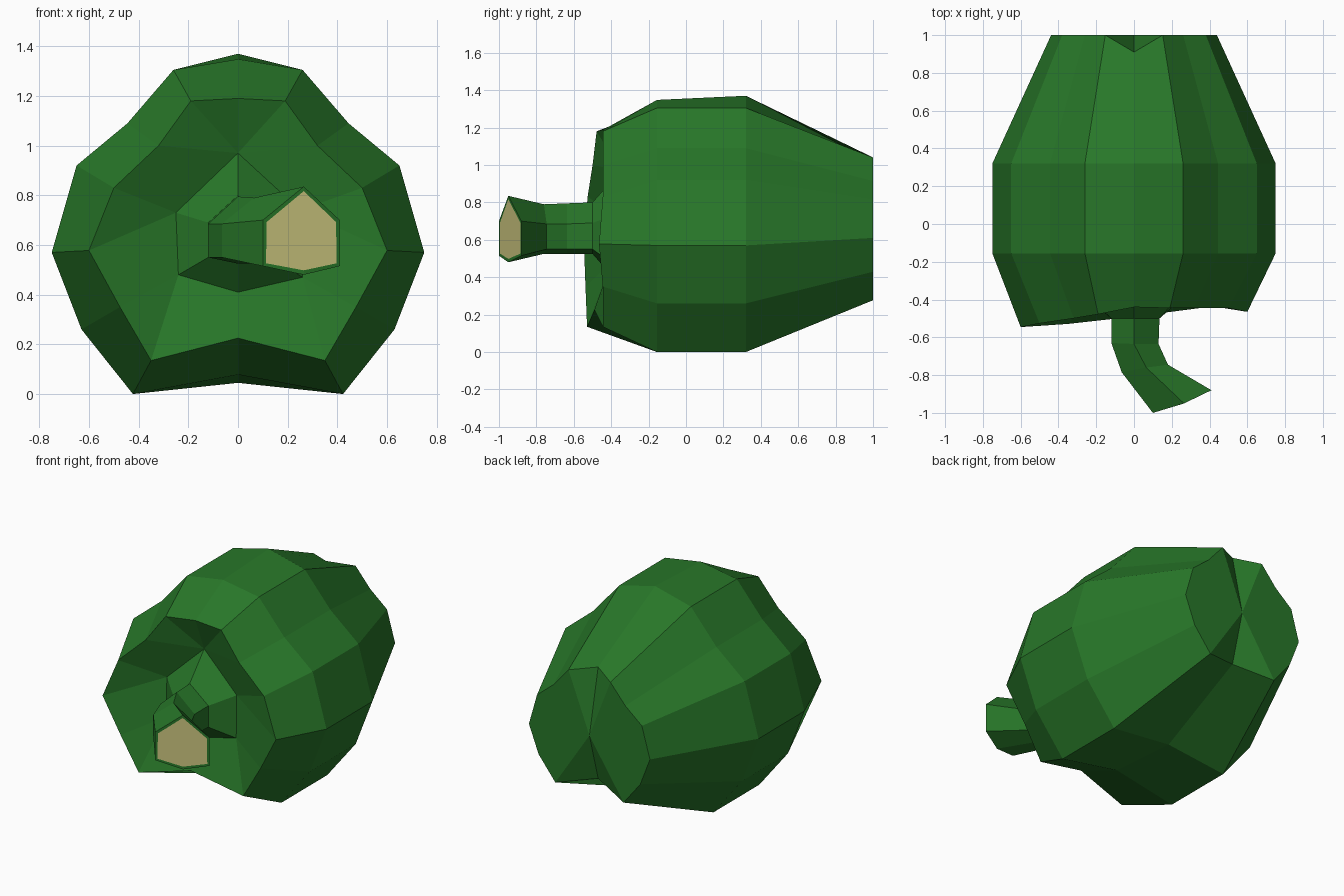
import bpy, bmesh

if "Cube" in bpy.data.objects:
    bpy.data.objects.remove(bpy.data.objects["Cube"])


def material(name, rgb):
    m = bpy.data.materials.new(name)
    m.diffuse_color = (*rgb, 1)
    m.use_nodes = True
    m.node_tree.nodes["Principled BSDF"].inputs["Base Color"].default_value = m.diffuse_color
    return m


green = material("pepper green", (0.021, 0.185, 0.022))
tan = material("cut stem tan", (0.60, 0.56, 0.21))


def bridge(bm, a, b):
    """Join two rings of equal length; repeated vertices give triangles."""
    n = len(a)
    for i in range(n):
        j = (i + 1) % n
        vs = list(dict.fromkeys((a[i], a[j], b[j], b[i])))
        if len(vs) > 2:
            bm.faces.new(vs)


def finish(bm, name, mats):
    bm.normal_update()
    me = bpy.data.meshes.new(name)
    bm.to_mesh(me)
    bm.free()
    for m in mats:
        me.materials.append(m)
    ob = bpy.data.objects.new(name, me)
    bpy.context.collection.objects.link(ob)
    return ob


def mirrored(half):
    """Right half outline (top to bottom) to a full closed ring."""
    return half + [(-x, z) for x, z in half[-2:0:-1]]


def ring(bm, pts, y):
    return [bm.verts.new((x, y, z)) for x, z in pts]


# lobed cross-section of the fruit, right half from top to bottom
sides = [(.26, 1.305), (.445, 1.09), (.65, .92), (.75, .57), (.63, .26), (.423, 0)]
widest = mirrored([(0, 1.37)] + sides + [(0, .045)])
middle = mirrored([(0, 1.348)] + sides + [(0, .078)])
shoulder = mirrored([(0, 1.19), (.19, 1.18), (.32, 1.0), (.5, .83), (.6, .578),
                     (.475, .35), (.35, .135), (0, .225)])
# hexagon at the bottom of the front hollow, where the stem starts
hollow = [(0, -.35, .97), (.25, -.37, .74), (.26, -.39, .47),
          (0, -.40, .41), (-.24, -.40, .48), (-.25, -.38, .73)]

# fruit body
bm = bmesh.new()
tip = ring(bm, [(x * .585, .667 + (z - .667) * .585) for x, z in widest], 1.0)
for i in (0, 7):                      # notches between the end lobes
    tip[i].co.y = .91
tip[0].co.z = 1.065
tip[7].co.z = .335
r1, r2 = ring(bm, widest, .32), ring(bm, middle, -.155)
r3 = ring(bm, shoulder, -.46)
for v in r3:                          # left side of the shoulder pushes forward
    x, y, z = v.co
    if x < -.01:
        v.co.y = -.455 + .12 * x - .03 * (1.2 - z) * (x < -.3)
    elif abs(x) < .01:
        v.co.y = -.44 if z > .6 else -.49
    else:
        v.co.y = -.445 - .02 * (x > .55)
hx = [bm.verts.new(p) for p in hollow]
bridge(bm, tip, r1)
bridge(bm, r1, r2)
bridge(bm, r2, r3)
bridge(bm, r3, [hx[i] for i in (0, 0, 0, 1, 1, 2, 2, 3, 4, 4, 5, 5, 0, 0)])
end = bm.verts.new((0, 1.0, .65))
for i in range(14):
    bm.faces.new((end, tip[i], tip[(i + 1) % 14]))
for v in tip + [end]:
    v.co.y = min(v.co.y, 1.0)
bmesh.ops.recalc_face_normals(bm, faces=[f for f in bm.faces])
# open only at the hexagon: make sure faces point away from the fruit's middle
if sum(f.normal.dot(f.calc_center_median() - end.co * 0.4) for f in bm.faces) < 0:
    bmesh.ops.reverse_faces(bm, faces=bm.faces[:])
finish(bm, "pepper_body", [green])

# curved stem: left, middle, right (x, y) of each ring, and heights
# (top, side high, side low, bottom)
stem_rings = [
    ((-.12, -.50), (0, -.50), (.135, -.50), (.80, .69, .55, .525)),
    ((-.12, -.63), (0, -.635), (.13, -.635), (.795, .685, .55, .525)),
    ((-.065, -.785), (.065, -.76), (.18, -.745), (.79, .685, .55, .525)),
    ((.10, -1.0), (.265, -.95), (.41, -.88), (.835, .70, .515, .48)),
]
bm = bmesh.new()
prev = [bm.verts.new(p) for p in hollow]
for l, m, r, (t, hi, lo, b) in stem_rings:
    cur = [bm.verts.new(p) for p in ((*m, t), (*r, hi), (*r, lo), (*m, b), (*l, lo), (*l, hi))]
    bridge(bm, prev, cur)
    prev = cur
cap = bm.faces.new(prev)
bmesh.ops.recalc_face_normals(bm, faces=bm.faces[:])
bm.normal_update()
if cap.normal.y > 0:
    bmesh.ops.reverse_faces(bm, faces=bm.faces[:])
# tan cut face inside a thin green rim
bmesh.ops.inset_individual(bm, faces=[cap], thickness=.018)
cap.material_index = 1
finish(bm, "stem", [green, tan])
